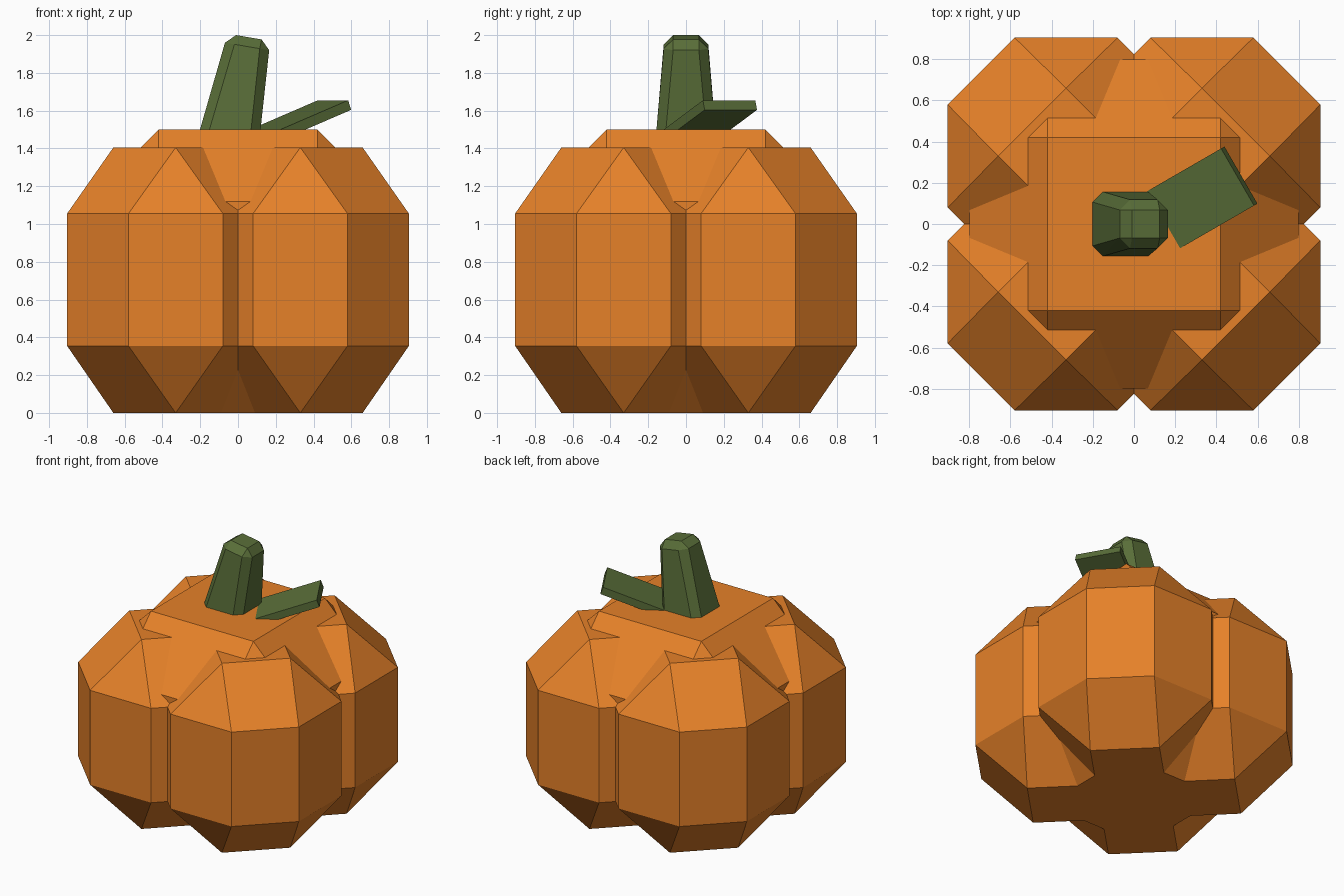
import bpy, bmesh, math
from mathutils import Vector, Matrix

if "Cube" in bpy.data.objects:
    bpy.data.objects.remove(bpy.data.objects["Cube"])


def material(name, rgb):
    m = bpy.data.materials.new(name)
    m.diffuse_color = (*rgb, 1)
    m.use_nodes = True
    m.node_tree.nodes["Principled BSDF"].inputs["Base Color"].default_value = m.diffuse_color
    return m


ORANGE = material("orange_skin", (0.79, 0.22, 0.022))
GREEN = material("green_stem", (0.10, 0.155, 0.04))


def finish(bm, name, mat):
    bmesh.ops.recalc_face_normals(bm, faces=bm.faces)
    me = bpy.data.meshes.new(name)
    bm.to_mesh(me)
    bm.free()
    me.materials.append(mat)
    ob = bpy.data.objects.new(name, me)
    bpy.context.collection.objects.link(ob)
    return ob


def hull(name, points, mat):
    """Faceted convex solid around the given corner points."""
    bm = bmesh.new()
    for p in points:
        bm.verts.new(p)
    bmesh.ops.convex_hull(bm, input=bm.verts)
    bmesh.ops.dissolve_limit(bm, angle_limit=math.radians(1.5),
                             verts=bm.verts, edges=bm.edges)
    return finish(bm, name, mat)


def octagon(cx, cy, hx, hy, cut, z):
    """Rectangle with cut corners; z is a function of x."""
    pts = []
    for sx in (-1, 1):
        for sy in (-1, 1):
            for a, b in ((hx - cut, hy), (hx, hy - cut)):
                x = cx + sx * a
                pts.append((x, cy + sy * b, z(x)))
    return pts


# four octagonal lobes with diamond-shaped top and bottom
C, R = 0.33, 0.33
for sx, xn in ((-1, "left"), (1, "right")):
    for sy, yn in ((-1, "front"), (1, "back")):
        cx, cy = sx * C, sy * C
        pts = []
        for zc in (0.355, 1.055):
            pts += octagon(cx, cy, 0.575, 0.575, 0.325, lambda x, z=zc: z)
        for zc in (0.0, 1.405):
            pts += [(cx + R, cy, zc), (cx - R, cy, zc),
                    (cx, cy + R, zc), (cx, cy - R, zc)]
        hull(f"lobe_{yn}_{xn}", pts, ORANGE)

# chamfered box core filling the middle
bm = bmesh.new()
bmesh.ops.create_cube(bm, size=1, matrix=Matrix.Translation((0, 0, 0.75))
                      @ Matrix.Diagonal((1.6, 1.6, 1.5, 1)))
bmesh.ops.bevel(bm, geom=bm.edges[:], offset=0.38, segments=1,
                affect='EDGES', offset_type='OFFSET')
finish(bm, "core", ORANGE)

# leaning, tapered stem with a tilted chamfered tip
stem = octagon(-0.045, 0, 0.162, 0.158, 0.05, lambda x: 1.48)
stem += octagon(0.048, 0, 0.117, 0.118, 0.05, lambda x: 1.948 - 0.17 * x)
for x, z in ((-0.01, 2.0), (0.125, 1.977)):
    stem += [(x, -0.068, z), (x, 0.068, z)]
hull("stem", stem, GREEN)

# slab leaf rising from the top beside the stem
rot = (Matrix.Rotation(math.radians(30), 4, 'Z')
       @ Matrix.Rotation(math.radians(-20.5), 4, 'Y'))
L, W, T = 0.5, 0.32, 0.054
center = Vector((0.503, 0.228, 1.655)) - rot @ Vector((L / 2, 0, T / 2))
bm = bmesh.new()
bmesh.ops.create_cube(bm, size=1, matrix=Matrix.Translation(center) @ rot
                      @ Matrix.Diagonal((L, W, T, 1)))
finish(bm, "leaf", GREEN)
